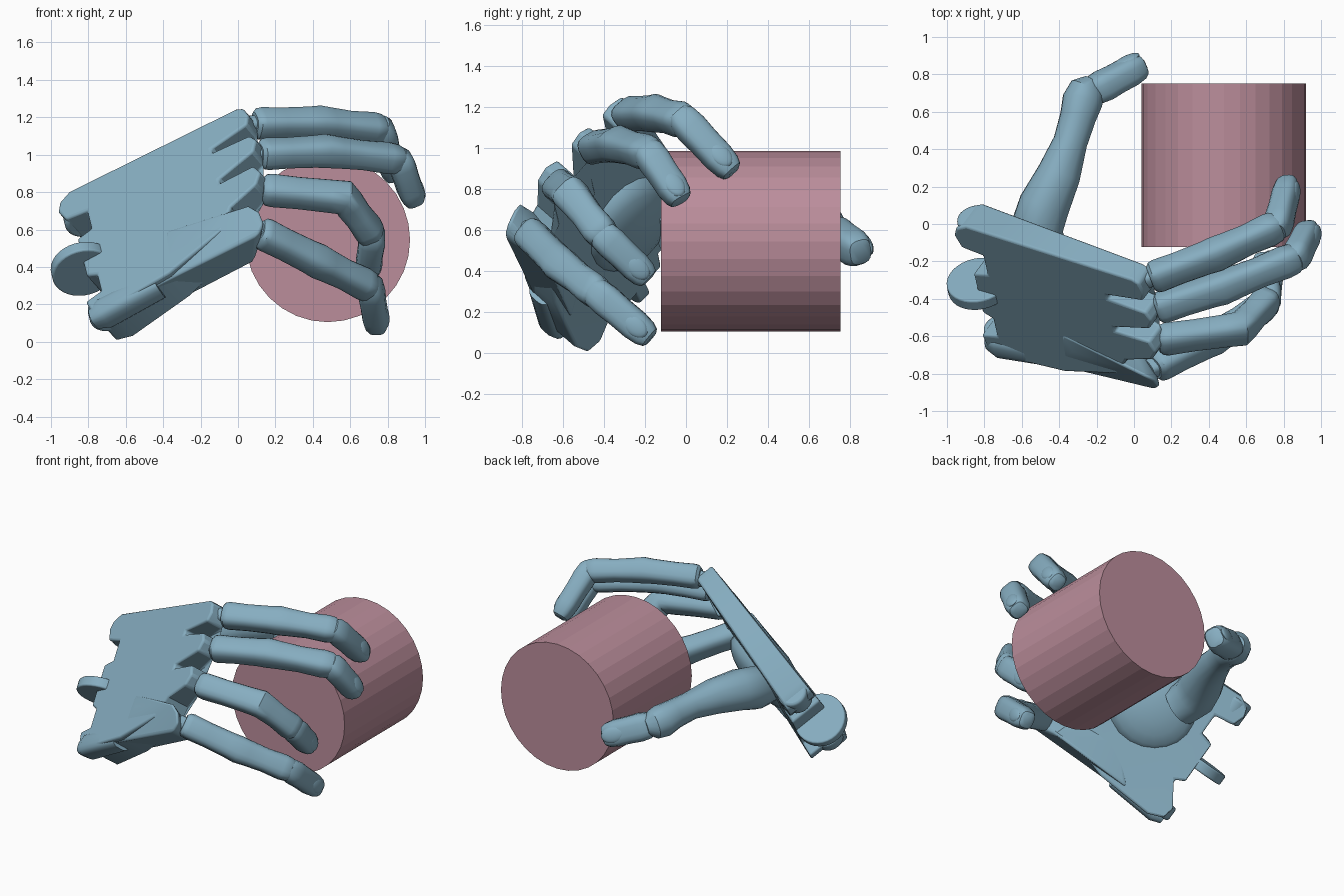
import bpy, bmesh, math
from mathutils import Vector, Matrix

if "Cube" in bpy.data.objects:
    bpy.data.objects.remove(bpy.data.objects["Cube"])

# Palm frame: U to the fingers, V to the little finger, W into the palm
U = Vector((.855, -.24, .46)).normalized()
V = Vector((.12, -.70, -.70))
V = (V - U * V.dot(U)).normalized()
W = U.cross(V)
O = Vector((0, -.32, 1.23))


def P(u, v, w=0):
    return O + U * u + V * v + W * w


def material(name, col):
    m = bpy.data.materials.new(name)
    m.diffuse_color = col
    m.use_nodes = True
    m.node_tree.nodes["Principled BSDF"].inputs["Base Color"].default_value = m.diffuse_color
    return m


BLUE = material("hand_blue", (.24, .42, .53, 1))
PINK = material("can_pink", (.5, .27, .33, 1))


def finish(name, bm, mat=BLUE, bevel=0, angle=35):
    bmesh.ops.recalc_face_normals(bm, faces=bm.faces)
    me = bpy.data.meshes.new(name)
    bm.to_mesh(me)
    bm.free()
    ob = bpy.data.objects.new(name, me)
    bpy.context.collection.objects.link(ob)
    me.materials.append(mat)
    if bevel:
        b = ob.modifiers.new("bevel", 'BEVEL')
        b.width, b.segments, b.limit_method = bevel, 3, 'ANGLE'
        b.angle_limit = math.radians(40)
    if angle:
        bpy.context.view_layer.objects.active = ob
        ob.select_set(True)
        bpy.ops.object.shade_smooth_by_angle(angle=math.radians(angle))
        ob.select_set(False)
    return ob


def loft(name, pts, sizes, side, n=16, power=.65):
    """Tube of rounded-box rings; sizes are (half width, half height)."""
    bm = bmesh.new()
    rings = []
    for i, p in enumerate(pts):
        d = (pts[min(i + 1, len(pts) - 1)] - pts[max(i - 1, 0)]).normalized()
        up = d.cross(side).normalized()
        s = up.cross(d)
        ring = []
        for k in range(n):
            t = 2 * math.pi * (k + .5) / n
            c, e = math.cos(t), math.sin(t)
            c = math.copysign(abs(c) ** power, c) * sizes[i][0]
            e = math.copysign(abs(e) ** power, e) * sizes[i][1]
            ring.append(bm.verts.new(p + s * c + up * e))
        rings.append(ring)
    for a, b in zip(rings, rings[1:]):
        for k in range(n):
            bm.faces.new((a[k], a[(k + 1) % n], b[(k + 1) % n], b[k]))
    bm.faces.new(rings[0])
    bm.faces.new(rings[-1])
    return finish(name, bm)


def disc(name, centre, axis, r, depth, bevel=0, mat=BLUE, n=32):
    bm = bmesh.new()
    m = Matrix.Translation(centre) @ axis.to_track_quat('Z', 'Y').to_matrix().to_4x4()
    bmesh.ops.create_cone(bm, cap_ends=True, segments=n, radius1=r, radius2=r, depth=depth, matrix=m)
    return finish(name, bm, mat, bevel, 0 if mat is PINK else 35)


def ellipsoid(name, centre, axes, radii):
    bm = bmesh.new()
    m = Matrix(axes).transposed().to_4x4()
    m.translation = centre
    bmesh.ops.create_uvsphere(bm, u_segments=20, v_segments=10, radius=1,
                              matrix=m @ Matrix.Diagonal((*radii, 1)))
    finish(name, bm)


def fingertip(name, a, b, side, r):
    """Last phalanx with blunt end and a nail."""
    d = b - a
    f = [-.14, -.04, .15, .4, .7, .88, .97, 1]
    k = [.65, .92, 1, .95, .95, .85, .68, .45]
    loft(name, [a + d * t for t in f], [(r * q, r * q * .9) for q in k], side)
    up = d.cross(side).normalized()
    ellipsoid(name.replace("tip", "nail"), a + d * .72 + up * r * .68,
              (side, d.normalized(), up), (r * .6, r * .9, r * .24))


# Held can
disc("held_can", Vector((.48, .315, .545)), Vector((0, 1, 0)), .44, .875, mat=PINK)

# Palm plate with finger forks and wrist notches, thicker at the wrist
outline = [(-.01, -.03), (.03, -.01), (.05, .06), (.03, .12), (-.2, .155), (-.2, .185), (.03, .205), (.06, .26),
           (.03, .33), (-.2, .395), (-.2, .425), (.01, .43), (.04, .5), (.0, .57), (-.17, .63), (-.25, .76),
           (-.6, .86), (-.98, .88), (-1.08, .84), (-1.1, .75), (-1.0, .73), (-1.0, .6),
           (-1.06, .57), (-1.06, .28), (-.97, .26), (-.97, .12), (-1.1, .1), (-1.13, .02),
           (-1.11, -.04), (-1.04, -.08)]
bm = bmesh.new()
back = [bm.verts.new(P(u, v)) for u, v in outline]
inner = [bm.verts.new(P(u, v, .13 if u > -.1 else .165 - u * (.03 + .09 * v))) for u, v in outline]
for i in range(len(back)):
    j = (i + 1) % len(back)
    bm.faces.new((back[i], inner[i], inner[j], back[j]))
bm.faces.new(back)
bmesh.ops.triangulate(bm, faces=[bm.faces.new(inner[::-1])])
finish("palm", bm, bevel=.014)
ellipsoid("thumb_pad", P(-.62, .32, .17), (U, V, W), (.3, .27, .12))

# Folding metacarpal block under the little finger
bm = bmesh.new()
for c in [(-.56, .56, 0), (-.5, .66, -.015), (-.06, .7, -.01), (-.02, .75, .02), (-.02, .82, .05), (-.07, .87, .06),
          (-.72, .87, .03), (-.2, .81, .27), (-.78, .82, .25), (-.25, .68, .2), (-.6, .62, .2)]:
    bm.verts.new(P(*c))
bmesh.ops.convex_hull(bm, input=bm.verts)
bmesh.ops.dissolve_limit(bm, angle_limit=.06, verts=bm.verts, edges=bm.edges)
finish("little_metacarpal", bm, bevel=.02)

# Wrist hinge disc and rounded posts
disc("wrist_disc", Vector((-.83, -.32, .39)), V, .17, .07, .01)
disc("wrist_post_upper", P(-1.04, .02, .1), V, .1, .16, .02)
disc("wrist_post_lower", P(-1.03, .8, .1), V, .1, .1, .02)
loft("lower_wrist_arm", [P(-1.1, .84, .06), P(-1.03, .84, .06), P(-.7, .82, .08)],
     [(.05, .05), (.075, .075), (.07, .07)], V)

# Fingers: knuckle, two joints, tip
fingers = {
    "index": [(.04, -.31, 1.165), (.44, -.16, 1.17), (.77, -.01, 1.135), (.83, .23, .88)],
    "middle": [(.07, -.47, 1.0), (.47, -.34, 1.02), (.865, -.18, .975), (.945, -.02, .74)],
    "ring": [(.07, -.63, .82), (.57, -.56, .77), (.72, -.4, .57), (.69, -.18, .36)],
    "little": [(.07, -.79, .61), (.43, -.61, .43), (.71, -.43, .29), (.745, -.17, .07)],
}
for name, pts in fingers.items():
    p0, p1, p2, p3 = map(Vector, pts)
    side = (p1 - p0).cross(p3 - p2).normalized()
    loft(name + "_tongue", [p0 + W * .02, p0.lerp(p1, .35)], [(.045, .05)] * 2, side)
    path = [p0.lerp(p1, t) for t in (.12, .16, .22, .5, .85)] + [p1] + \
           [p1.lerp(p2, t) for t in (.18, .5, .85, .98, 1.06)]
    size = [.06, .078, .083, .08, .083, .088, .083, .077, .083, .077, .055]
    loft(name + "_finger", path, [(r, r * .92) for r in size], side)
    fingertip(name + "_tip", p2, p3, side, .08)

# Thumb
tp = [(-.5, -.14, .62), (-.52, -.02, .65), (-.48, .1, .67), (-.4, .27, .665), (-.34, .44, .65),
      (-.3, .57, .63), (-.275, .66, .61), (-.25, .72, .6), (-.22, .76, .59)]
tr = [.13, .14, .135, .115, .09, .095, .107, .095, .05]
tp = [Vector(p) for p in tp]
a, b = Vector((-.2, .72, .58)), Vector((.05, .855, .49))
side = (tp[5] - tp[1]).cross(b - a).normalized()
loft("thumb", tp, [(r, r) for r in tr], side, 16, .9)
fingertip("thumb_tip", a, b, side, .092)
